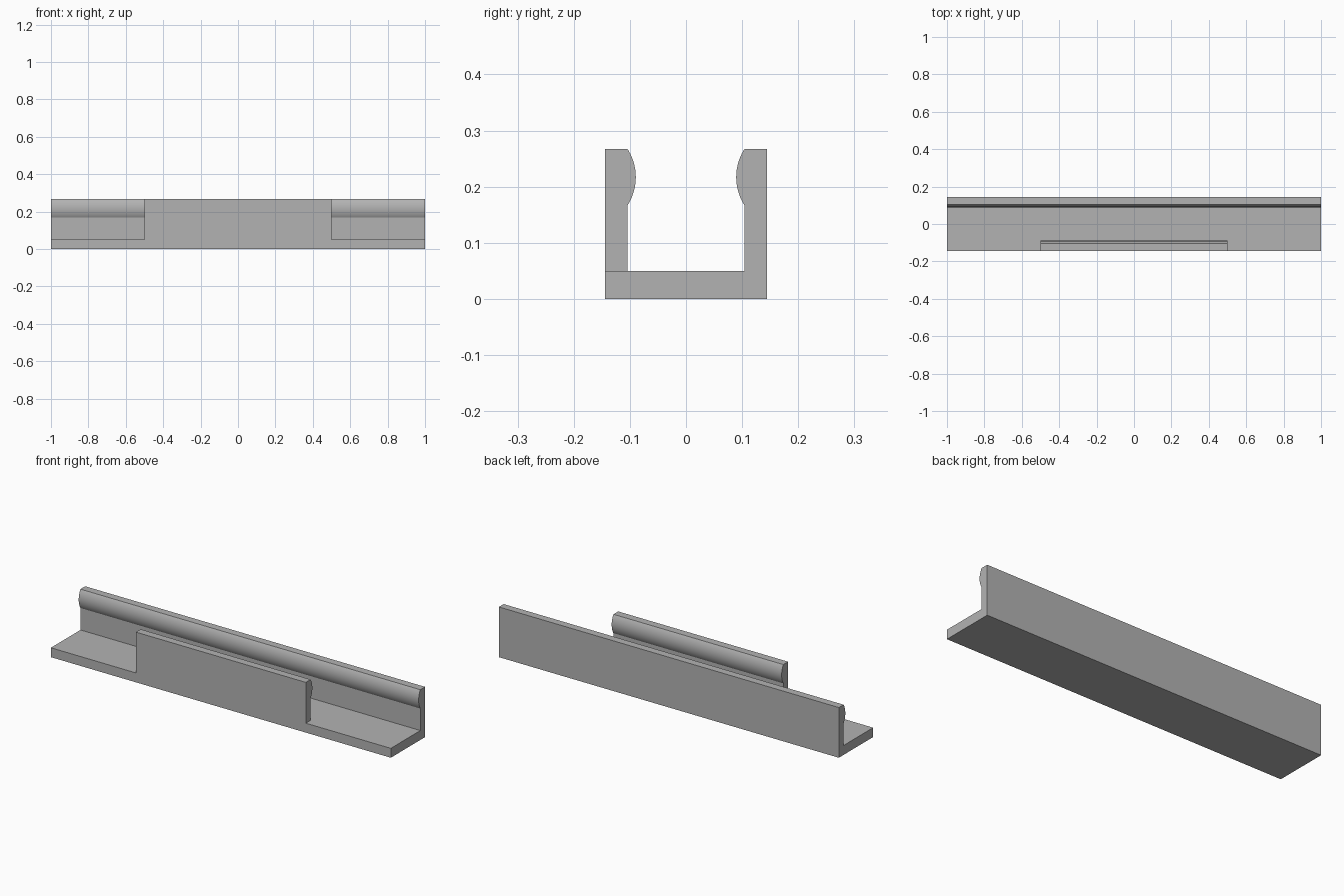
import bpy, bmesh, math

old = bpy.data.objects.get("Cube")
if old:
    bpy.data.objects.remove(old, do_unlink=True)

LENGTH = 2.0
OUTER, INNER = 0.144, 0.104      # half widths of the channel
FLOOR, TOP = 0.05, 0.267
LIP_Z, LIP_DEPTH = 0.167, 0.0145  # start and bulge of the gripping lip

grey = bpy.data.materials.new("plain grey")
grey.use_nodes = True
grey.diffuse_color = (0.45, 0.45, 0.45, 1)
grey.node_tree.nodes["Principled BSDF"].inputs["Base Color"].default_value = grey.diffuse_color


def extrude_profile(name, points, x0, x1):
    """Solid made by sweeping a (y, z) outline from x0 to x1."""
    bm = bmesh.new()
    face = bm.faces.new([bm.verts.new((x0, y, z)) for y, z in points])
    swept = bmesh.ops.extrude_face_region(bm, geom=[face])["geom"]
    verts = [g for g in swept if isinstance(g, bmesh.types.BMVert)]
    bmesh.ops.translate(bm, verts=verts, vec=(x1 - x0, 0, 0))
    bmesh.ops.recalc_face_normals(bm, faces=bm.faces)
    mesh = bpy.data.meshes.new(name)
    bm.to_mesh(mesh)
    bm.free()
    mesh.materials.append(grey)
    obj = bpy.data.objects.new(name, mesh)
    bpy.context.collection.objects.link(obj)
    return obj


def lip_arc(steps=24):
    """Circular bulge on the inside of a wall, from bottom to top."""
    half = (TOP - LIP_Z) / 2
    radius = (half ** 2 + LIP_DEPTH ** 2) / (2 * LIP_DEPTH)
    sweep = math.asin(half / radius)
    angles = [sweep * (2 * i / steps - 1) for i in range(steps + 1)]
    return [(INNER - LIP_DEPTH + radius * (1 - math.cos(a)),
             LIP_Z + half + radius * math.sin(a)) for a in angles]


# Full-length U channel with a lip on each wall
back_half = [(OUTER, 0), (OUTER, TOP)] + lip_arc()[::-1] + [(INNER, FLOOR)]
front_half = [(-y, z) for y, z in reversed(back_half)]
channel = extrude_profile("clip_channel", back_half + front_half, -LENGTH / 2, LENGTH / 2)

# Cut the front wall away near both ends
notch = [(-0.2, FLOOR), (-0.05, FLOOR), (-0.05, 0.4), (-0.2, 0.4)]
cutters = []
for side, x0, x1 in (("right", -1.2, -0.5), ("left", 0.5, 1.2)):
    cutter = extrude_profile(side + "_notch_cutter", notch, x0, x1)
    cutter.hide_render = True
    cutters.append(cutter)
    cut = channel.modifiers.new(side + "_notch", "BOOLEAN")
    cut.operation, cut.solver, cut.object = "DIFFERENCE", "EXACT", cutter

bpy.context.view_layer.objects.active = channel
channel.select_set(True)
for modifier in list(channel.modifiers):
    bpy.ops.object.modifier_apply(modifier=modifier.name)
for cutter in cutters:
    bpy.data.objects.remove(cutter, do_unlink=True)

# Smooth lips, crisp corners
bpy.ops.object.shade_smooth_by_angle(angle=math.radians(15))
